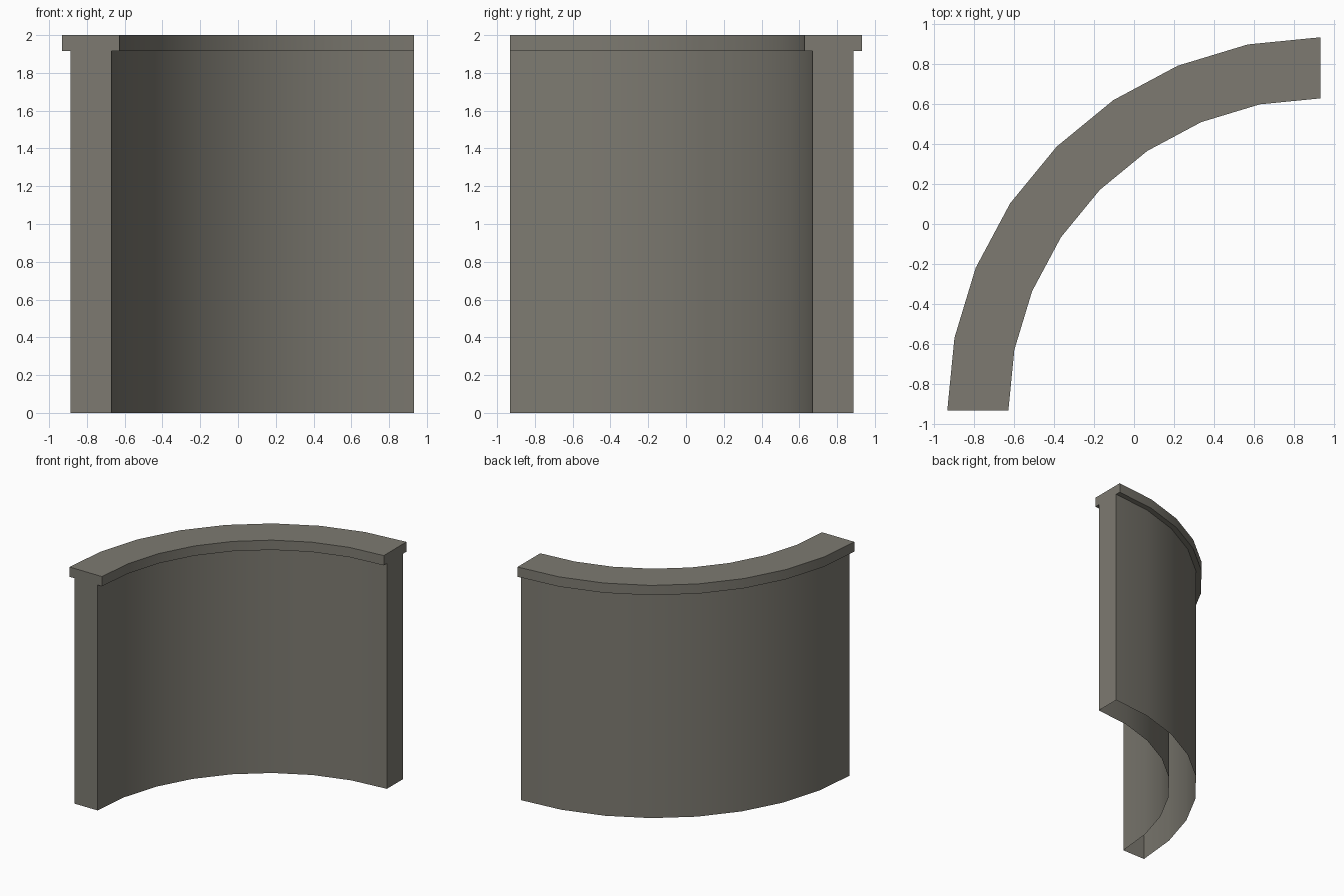
import bpy, bmesh, math

if "Cube" in bpy.data.objects:
    bpy.data.objects.remove(bpy.data.objects["Cube"])

SEGMENTS = 8
CX, CY = 0.9325, -0.9325   # centre of the quarter circle

stone = bpy.data.materials.new("warm grey stone")
stone.diffuse_color = (0.205, 0.195, 0.165, 1)
stone.use_nodes = True
stone.node_tree.nodes["Principled BSDF"].inputs["Base Color"].default_value = stone.diffuse_color


def arc_sweep(name, r_in, r_out, z0, z1, open_bottom=False):
    """Sweep a rectangular section along a quarter circle."""
    bm = bmesh.new()
    section = [(r_in, z0), (r_in, z1), (r_out, z1), (r_out, z0)]
    rings = []
    for i in range(SEGMENTS + 1):
        a = math.pi / 2 + i * math.pi / 2 / SEGMENTS
        rings.append([bm.verts.new((CX + r * math.cos(a), CY + r * math.sin(a), z))
                      for r, z in section])
    for a, b in zip(rings, rings[1:]):
        for k in range(4):
            n = (k + 1) % 4
            bm.faces.new((a[k], a[n], b[n], b[k]))
    bm.faces.new(rings[0])
    bm.faces.new(rings[-1][::-1])
    bmesh.ops.recalc_face_normals(bm, faces=bm.faces)
    if open_bottom:
        down = [f for f in bm.faces if f.normal.z < -0.9]
        bmesh.ops.delete(bm, geom=down, context='FACES_ONLY')
    mesh = bpy.data.meshes.new(name)
    bm.to_mesh(mesh)
    bm.free()
    mesh.materials.append(stone)
    obj = bpy.data.objects.new(name, mesh)
    bpy.context.collection.objects.link(obj)
    bpy.ops.object.select_all(action='DESELECT')
    obj.select_set(True)
    bpy.context.view_layer.objects.active = obj
    bpy.ops.object.shade_smooth_by_angle(angle=math.radians(35))
    return obj


# Hollow curved wall, open underneath
arc_sweep("curved_wall", 1.602, 1.82, 0.0, 1.917, open_bottom=True)
# Overhanging coping on top
arc_sweep("wall_coping", 1.56, 1.865, 1.917, 2.0)
